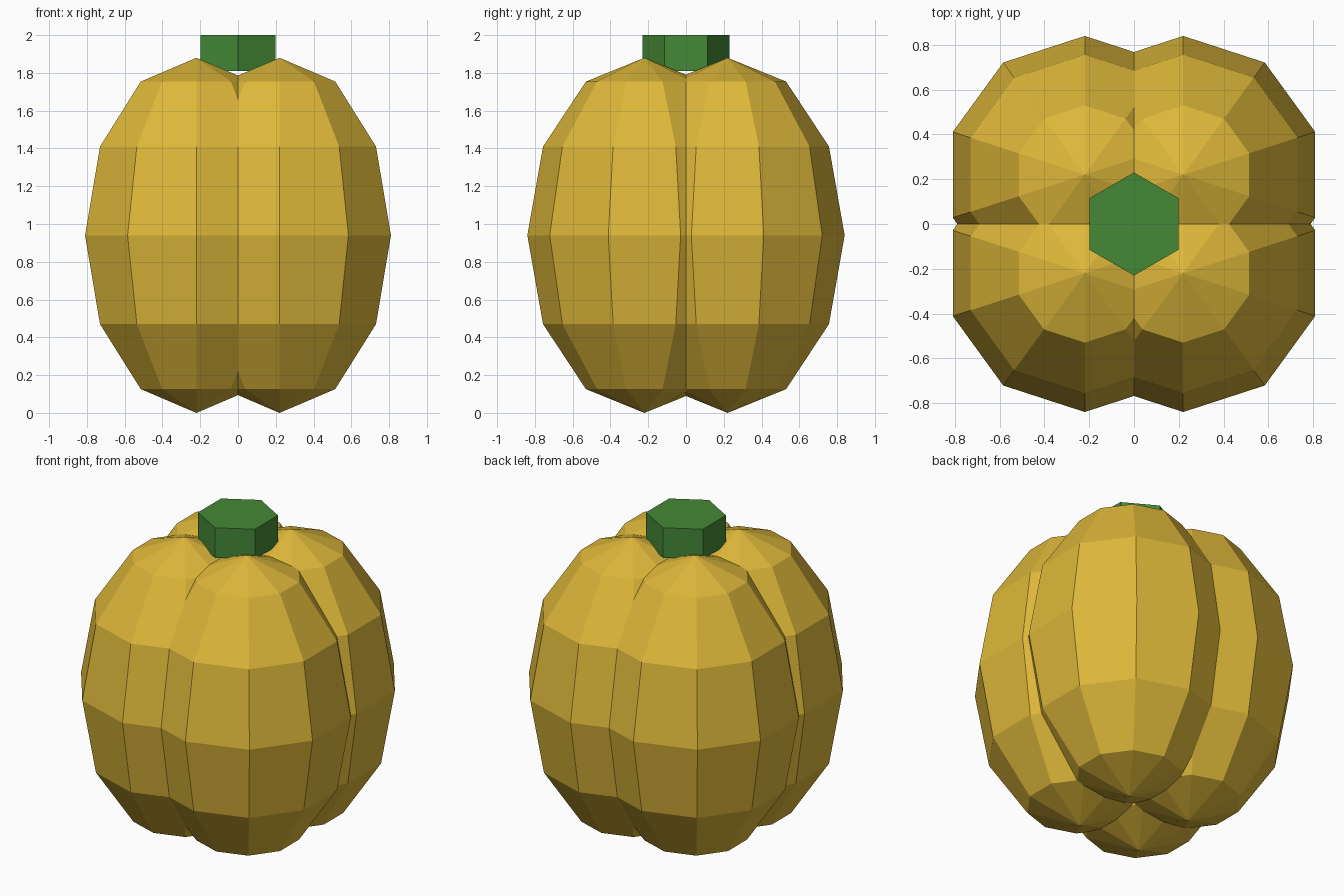
import bpy, bmesh
from math import sin, cos, pi, tau
from mathutils import Vector

cube = bpy.data.objects.get("Cube")
if cube:
    bpy.data.objects.remove(cube, do_unlink=True)


def material(name, rgb):
    mat = bpy.data.materials.new(name)
    mat.use_nodes = True
    mat.diffuse_color = (*rgb, 1)
    bsdf = next(n for n in mat.node_tree.nodes if n.type == 'BSDF_PRINCIPLED')
    bsdf.inputs["Base Color"].default_value = (*rgb, 1)
    bsdf.inputs["Roughness"].default_value = 0.8
    return mat


def lathe(name, profile, sides, mat):
    """Flat-shaded mesh from an (r, z) profile turned about z, a corner at +y."""
    bm = bmesh.new()
    verts = [bm.verts.new((0, r, z)) for r, z in profile]
    edges = [bm.edges.new(pair) for pair in zip(verts, verts[1:])]
    bmesh.ops.spin(bm, geom=verts + edges, cent=(0, 0, 0), axis=(0, 0, 1),
                   angle=tau, steps=sides, use_duplicate=False)
    bmesh.ops.remove_doubles(bm, verts=bm.verts, dist=0.0005)
    # merge flat caps into single polygons
    bmesh.ops.dissolve_limit(bm, angle_limit=0.01, verts=bm.verts, edges=bm.edges)
    bmesh.ops.recalc_face_normals(bm, faces=bm.faces)
    mesh = bpy.data.meshes.new(name)
    bm.to_mesh(mesh)
    bm.free()
    mesh.materials.append(mat)
    return mesh


def place(name, mesh, location):
    obj = bpy.data.objects.new(name, mesh)
    obj.location = Vector(location)
    bpy.context.collection.objects.link(obj)
    return obj


yellow = material("squash_yellow", (0.73, 0.48, 0.042))
green = material("stem_green", (0.058, 0.25, 0.037))

# Four overlapping tall lobes
RADIUS, HALF_HEIGHT, OFFSET, RINGS = 0.62, 0.94, 0.22, 6
arc = [(RADIUS * sin(pi * i / RINGS), -HALF_HEIGHT * cos(pi * i / RINGS))
       for i in range(RINGS + 1)]
lobe = lathe("lobe", arc, 10, yellow)
for front_back, y in (("front", -OFFSET), ("back", OFFSET)):
    for side, x in (("right", -OFFSET), ("left", OFFSET)):
        place(f"lobe_{front_back}_{side}", lobe, (x, y, HALF_HEIGHT))

# Six-sided stem
stem = lathe("stem", [(0, 0), (0.23, 0), (0.23, 0.19), (0, 0.19)], 6, green)
place("stem", stem, (0, 0, 1.81))
